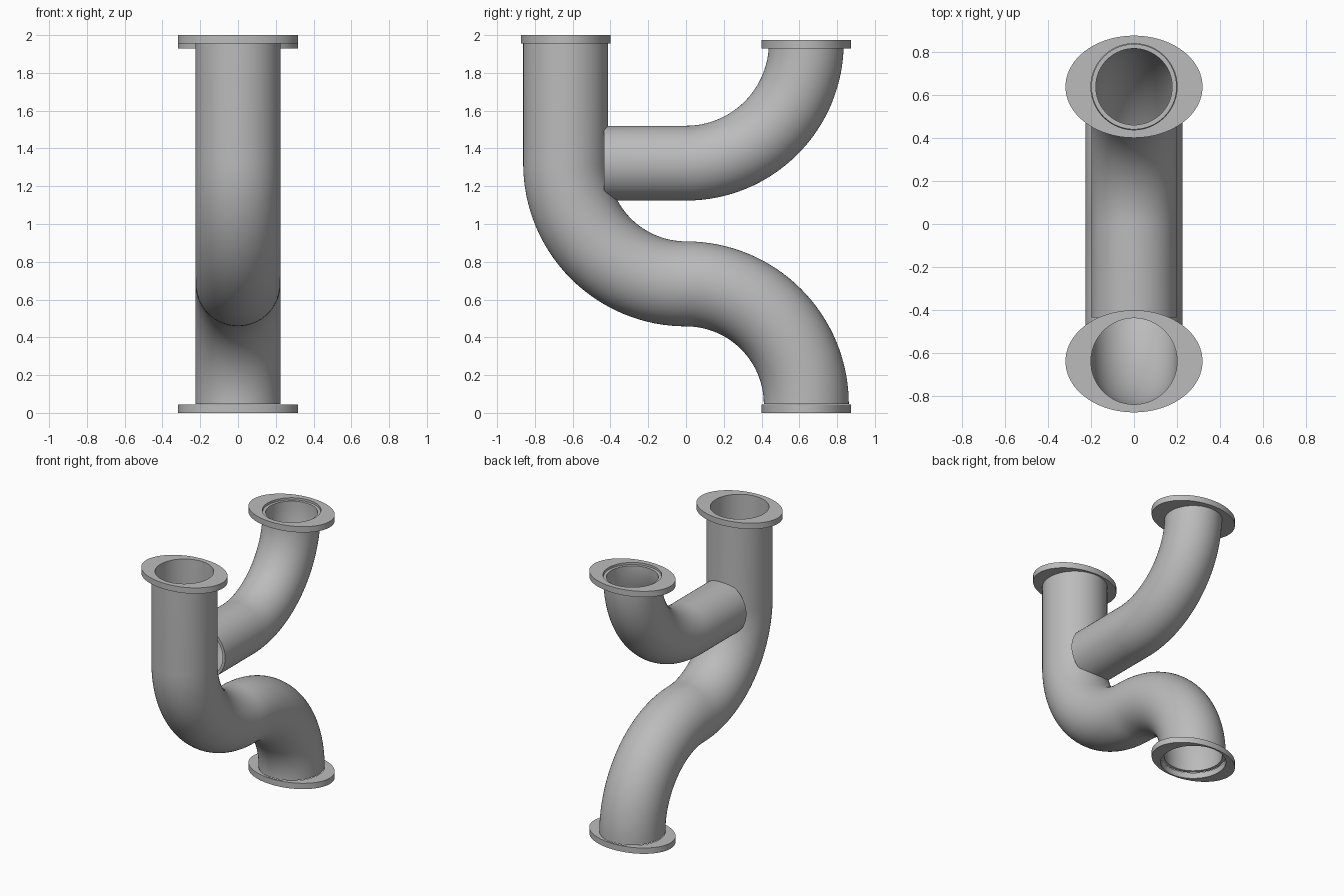
import bpy, bmesh
from math import sin, cos, pi, radians

cube = bpy.data.objects.get("Cube")
if cube:
    bpy.data.objects.remove(cube)

grey = bpy.data.materials.new("pipe grey")
grey.use_nodes = True
colour = (0.5, 0.5, 0.5, 1)
grey.diffuse_color = colour
grey.node_tree.nodes["Principled BSDF"].inputs["Base Color"].default_value = colour

SIDES = 96
OFFSET = 0.637      # distance of each pipe mouth from the centre, and bend radius
BRANCH_Z = 1.322
LOW_Z = 0.046


def skin(name, loops, closed):
    """Bridge successive rings of points into a smooth, sharp-edged solid."""
    bm = bmesh.new()
    rings = [[bm.verts.new(p) for p in loop] for loop in loops]
    pairs = list(zip(rings, rings[1:]))
    if closed:
        pairs.append((rings[-1], rings[0]))
    for a, b in pairs:
        for i in range(SIDES):
            j = (i + 1) % SIDES
            bm.faces.new((a[i], a[j], b[j], b[i]))
    bmesh.ops.recalc_face_normals(bm, faces=bm.faces)
    mesh = bpy.data.meshes.new(name)
    bm.to_mesh(mesh)
    bm.free()
    mesh.materials.append(grey)
    obj = bpy.data.objects.new(name, mesh)
    bpy.context.collection.objects.link(obj)
    bpy.ops.object.select_all(action='DESELECT')
    obj.select_set(True)
    bpy.context.view_layer.objects.active = obj
    bpy.ops.object.shade_smooth_by_angle(angle=radians(35))
    return obj


def ellipse(rx, ry, y, z):
    return [(rx * cos(2 * pi * i / SIDES), y + ry * sin(2 * pi * i / SIDES), z)
            for i in range(SIDES)]


def ring(station, radius):
    """Circle square to the path; the heading is measured from +y towards +z."""
    y, z, heading = station
    points = []
    for i in range(SIDES):
        a = 2 * pi * i / SIDES
        u = radius * sin(a)
        points.append((radius * cos(a), y - u * sin(heading), z + u * cos(heading)))
    return points


def bend(y, z, start, end, turn, steps=32):
    """Stations on an arc around (y, z); turn is 1 anticlockwise, -1 clockwise."""
    out = []
    for k in range(steps + 1):
        a = radians(start + (end - start) * k / steps)
        out.append((y + OFFSET * cos(a), z + OFFSET * sin(a), a + turn * pi / 2))
    return out


def tube(name, path, outer, inner):
    loops = [ring(s, outer) for s in path]
    loops += [ring(s, inner) for s in reversed(path)]
    return skin(name, loops, True)


def flange(name, y, bottom, hole):
    top = bottom + 0.044
    rx, ry = 0.318, 0.237
    return skin(name, [ellipse(rx, ry, y, bottom), ellipse(rx, ry, y, top),
                       ellipse(hole, hole, y, top), ellipse(hole, hole, y, bottom)], True)


# S-shaped main pipe, from the upper mouth down to the lower flange
main_path = [(-OFFSET, 2.0, -pi / 2)]
main_path += bend(0, LOW_Z + 2 * OFFSET, 180, 270, 1)
main_path += bend(0, LOW_Z, 90, 0, -1)[1:]
tube("main_pipe", main_path, 0.225, 0.2)

# Branch pipe, butted against the main pipe and turned upwards
branch_path = [(-0.435, BRANCH_Z, 0)]
branch_path += bend(0, BRANCH_Z + OFFSET, 270, 360, 1)
tube("branch_pipe", branch_path, 0.198, 0.177)

# Oval flanges
flange("main_top_flange", -OFFSET, 1.956, 0.223)
flange("branch_top_flange", OFFSET, 1.93, 0.2)
flange("main_bottom_flange", OFFSET, 0, 0.225)
